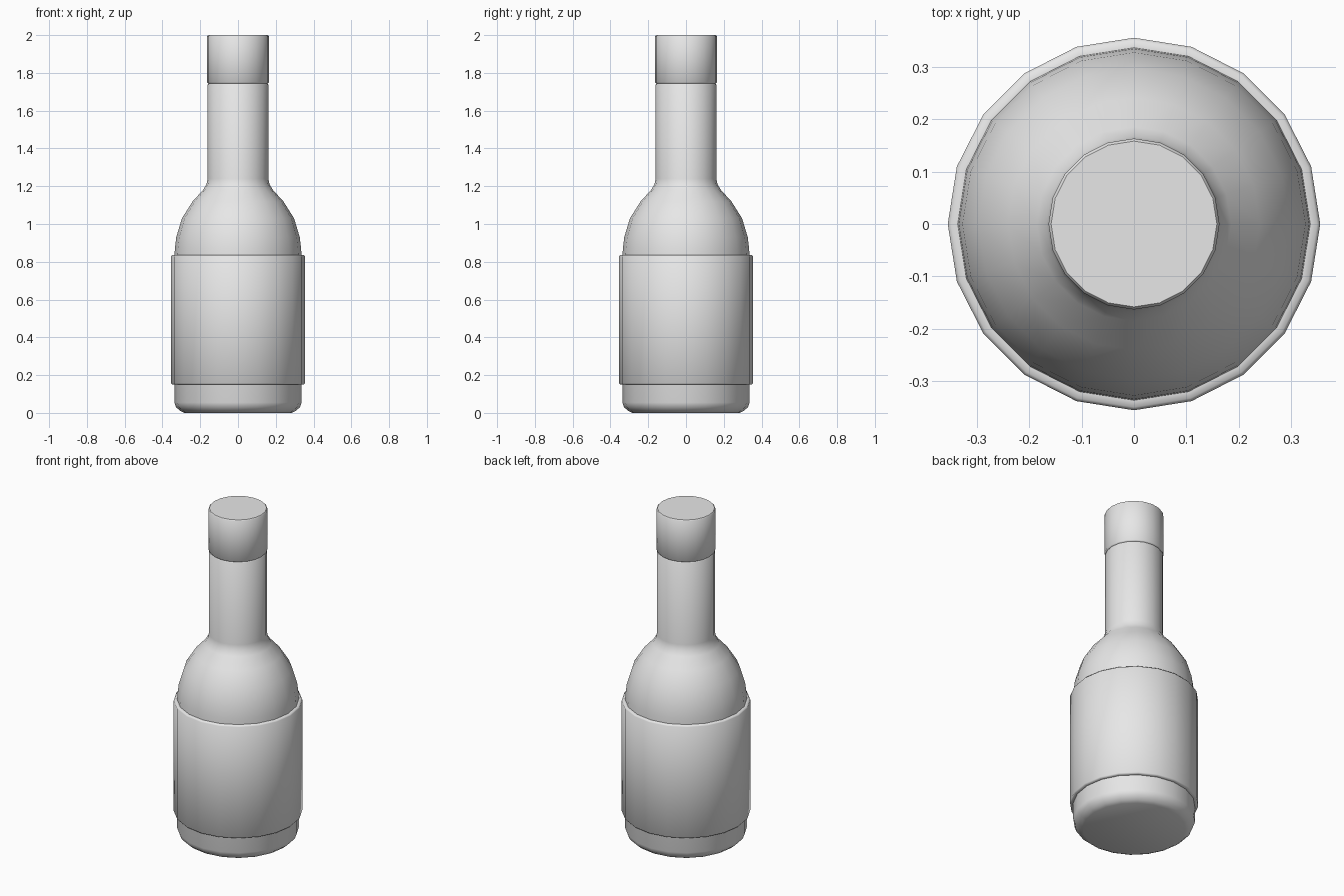
import bpy
import bmesh
import math

SIDES = 20

cube = bpy.data.objects.get("Cube")
if cube:
    bpy.data.objects.remove(cube, do_unlink=True)

grey = bpy.data.materials.new("light grey")
grey.use_nodes = True
colour = (0.8, 0.8, 0.8, 1)
grey.diffuse_color = colour
grey.node_tree.nodes["Principled BSDF"].inputs["Base Color"].default_value = colour


def lathe(name, profile, ring=False, smooth_angle=50):
    """Turn (radius, height) points about z; a ring closes on itself, others get end caps."""
    bm = bmesh.new()
    loops = []
    for r, z in profile:
        angles = [math.tau * i / SIDES for i in range(SIDES)]
        loops.append([bm.verts.new((r * math.cos(a), r * math.sin(a), z)) for a in angles])
    pairs = list(zip(loops, loops[1:]))
    if ring:
        pairs.append((loops[-1], loops[0]))
    else:
        bm.faces.new(loops[0][::-1])
        bm.faces.new(loops[-1])
    for low, high in pairs:
        for i in range(SIDES):
            j = (i + 1) % SIDES
            bm.faces.new((low[i], low[j], high[j], high[i]))
    bmesh.ops.recalc_face_normals(bm, faces=bm.faces)
    mesh = bpy.data.meshes.new(name)
    bm.to_mesh(mesh)
    bm.free()
    mesh.materials.append(grey)
    obj = bpy.data.objects.new(name, mesh)
    bpy.context.collection.objects.link(obj)
    bpy.ops.object.select_all(action="DESELECT")
    obj.select_set(True)
    bpy.context.view_layer.objects.active = obj
    bpy.ops.object.shade_smooth_by_angle(angle=math.radians(smooth_angle))
    return obj


# Bottle: chamfered base, straight wall, round shoulder, narrow neck
lathe("bottle_body", [
    (0.285, 0), (0.305, 0.01), (0.328, 0.03), (0.337, 0.055),
    (0.337, 0.82), (0.334, 0.87), (0.327, 0.93), (0.297, 1.03),
    (0.24, 1.12), (0.185, 1.18), (0.167, 1.21), (0.161, 1.24),
    (0.161, 1.738), (0.157, 1.743),
])

# Label: thick band round the straight wall with softened rims
lathe("label_band", [
    (0.335, 0.15), (0.349, 0.15), (0.355, 0.157),
    (0.355, 0.829), (0.349, 0.836), (0.335, 0.836),
], ring=True)

# Cap: plain cylinder with softened rims above a thin groove
lathe("bottle_cap", [
    (0.157, 1.743), (0.163, 1.75), (0.163, 1.994), (0.158, 2),
])
